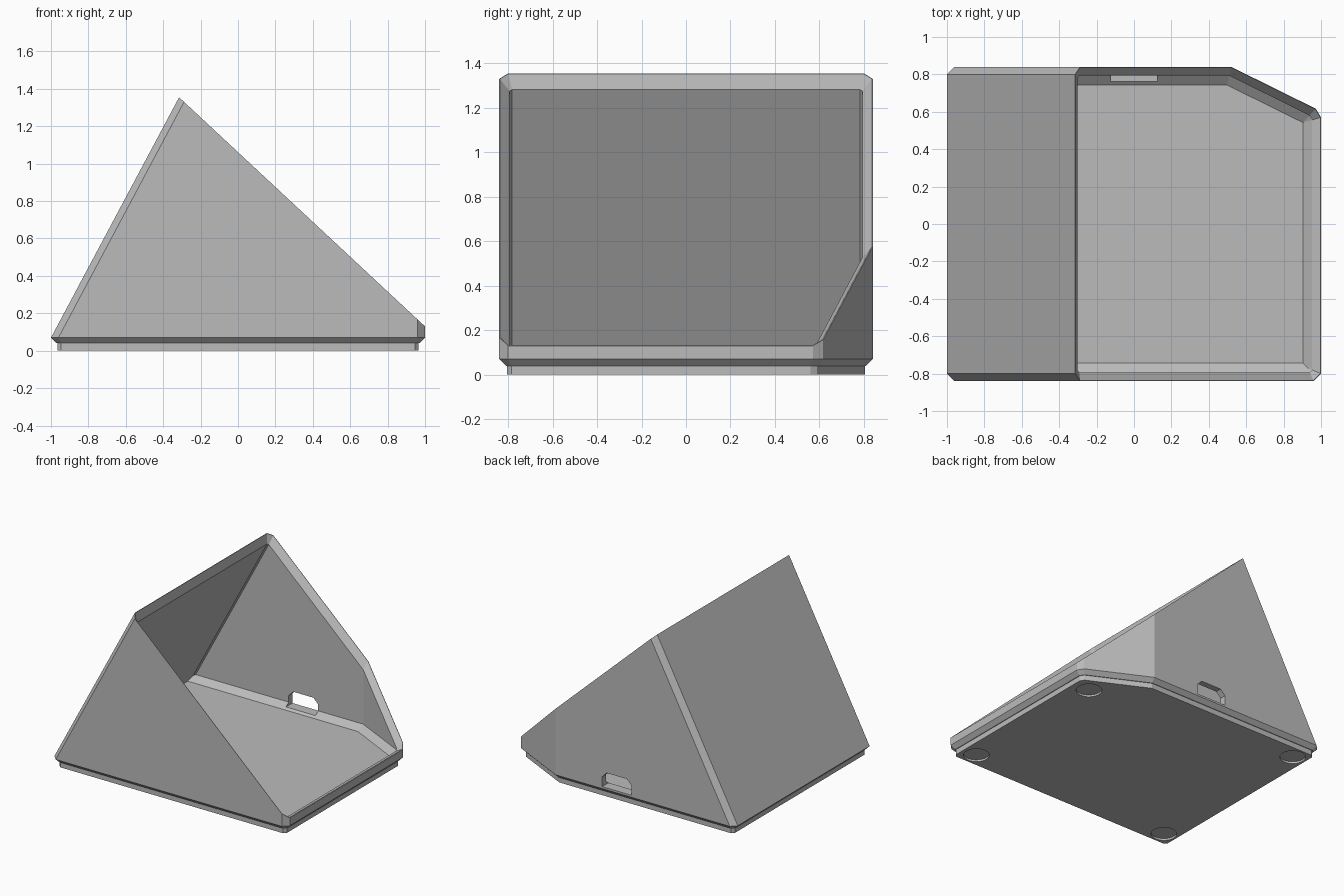
import bpy
import bmesh
from mathutils import Vector

if "Cube" in bpy.data.objects:
    bpy.data.objects.remove(bpy.data.objects["Cube"], do_unlink=True)

grey = bpy.data.materials.new("plain_grey")
grey.use_nodes = True
colour = (0.5, 0.5, 0.5, 1)
grey.diffuse_color = colour
grey.node_tree.nodes["Principled BSDF"].inputs["Base Color"].default_value = colour


def plane(normal, point):
    """Half-space n.p <= c, stored as (unit normal, c)."""
    n = Vector(normal).normalized()
    return n, n.dot(Vector(point))


def shift(planes, amount):
    return [(n, c - amount) for n, c in planes]


def convex(name, planes):
    """Carve a convex solid out of a large block with cutting planes."""
    bm = bmesh.new()
    bmesh.ops.create_cube(bm, size=6)
    for n, c in planes:
        k = n.length
        cut = bmesh.ops.bisect_plane(
            bm, geom=bm.verts[:] + bm.edges[:] + bm.faces[:], dist=1e-5,
            plane_co=n * (c / k / k), plane_no=n / k, clear_outer=True)
        rim = [e for e in cut["geom_cut"]
               if isinstance(e, bmesh.types.BMEdge) and e.is_boundary]
        if len(rim) > 2:
            bmesh.ops.edgeloop_fill(bm, edges=rim)
    bmesh.ops.recalc_face_normals(bm, faces=bm.faces[:])
    mesh = bpy.data.meshes.new(name)
    bm.to_mesh(mesh)
    bm.free()
    mesh.materials.append(grey)
    obj = bpy.data.objects.new(name, mesh)
    bpy.context.collection.objects.link(obj)
    return obj


def subtract(target, cutter):
    cutter.hide_render = True
    mod = target.modifiers.new("cut", 'BOOLEAN')
    mod.operation = 'DIFFERENCE'
    mod.solver = 'EXACT'
    mod.object = cutter
    bpy.context.view_layer.objects.active = target
    bpy.ops.object.modifier_apply(modifier=mod.name)
    bpy.data.objects.remove(cutter, do_unlink=True)


UP, DOWN = Vector((0, 0, 1)), Vector((0, 0, -1))

# Upright walls, with the clipped corner and small corner chamfers
walls = [
    plane((0, -1, 0), (0, -0.84, 0)),
    plane((0, 1, 0), (0, 0.84, 0)),
    plane((1, 0, 0), (1, 0, 0)),
    plane((1, -1, 0), (1, -0.8, 0)),
    plane((0.22, 0.445, 0), (0.52, 0.84, 0)),
    plane((0.05, 0.03, 0), (1, 0.57, 0)),
]
# Sloping panel with chamfered side edges, and the plane of the opening
foot = Vector((-1, 0, 0.07))
slope = Vector((-1.285, 0, 0.685)).normalized()
panel = [plane(slope, foot)]
for side in (-1, 1):
    panel.append(plane(slope + Vector((0, side * 0.88, 0)), (-1, side * 0.8, 0.07)))
opening = plane((1.225, 0, 1.315), (1, 0, 0.13))

# Plan outline at the foot of the shell
outline = walls + [plane((-1, 0, 0), foot)]
for side in (-1, 1):
    outline.append(plane((-1, side, 0), (-1, side * 0.8, 0)))

# Shell with a chamfered bottom edge
under = [(n + DOWN, c - 0.07) for n, c in outline]
shell = convex("shell", walls + panel + [opening, (DOWN, -0.04)] + under)

# Cavity with a sloped fillet around the floor
T = 0.047
fillet = [(n + DOWN * 1.25, c - T - 0.11 * 1.25) for n, c in walls]
subtract(shell, convex("cavity", shift(walls + panel, T) + fillet + [(DOWN, -0.07)]))

# Bevel that flares the cavity out to the rim of the opening
n_open, c_open = opening
flare = [(n - n_open, c - c_open - 0.003) for n, c in walls + panel]
flare.append((-n_open, 0.06 - c_open))
subtract(shell, convex("flare", flare))

# Cable slot with clipped upper corners
slot = [plane((0, 1, 0), (0, 1, 0)), plane((0, -1, 0), (0, 0.76, 0)),
        (DOWN, -0.085), (UP, 0.2)]
for side in (-1, 1):
    slot.append(plane((side, 0, 0), (side * 0.125, 0, 0)))
    slot.append(plane((side, 0, 1), (side * 0.085, 0, 0.2)))
subtract(shell, convex("slot", slot))

# Base plate with round recesses for feet
base = convex("base_plate", shift(outline, 0.035) + [(DOWN, 0), (UP, 0.045)])
for x, y in ((-0.86, -0.7), (-0.86, 0.7), (0.85, -0.7), (0.83, 0.5)):
    bpy.ops.mesh.primitive_cylinder_add(vertices=32, radius=0.09, depth=0.03,
                                        location=(x, y, 0))
    recess = bpy.context.object
    recess.data.materials.append(grey)
    subtract(base, recess)
